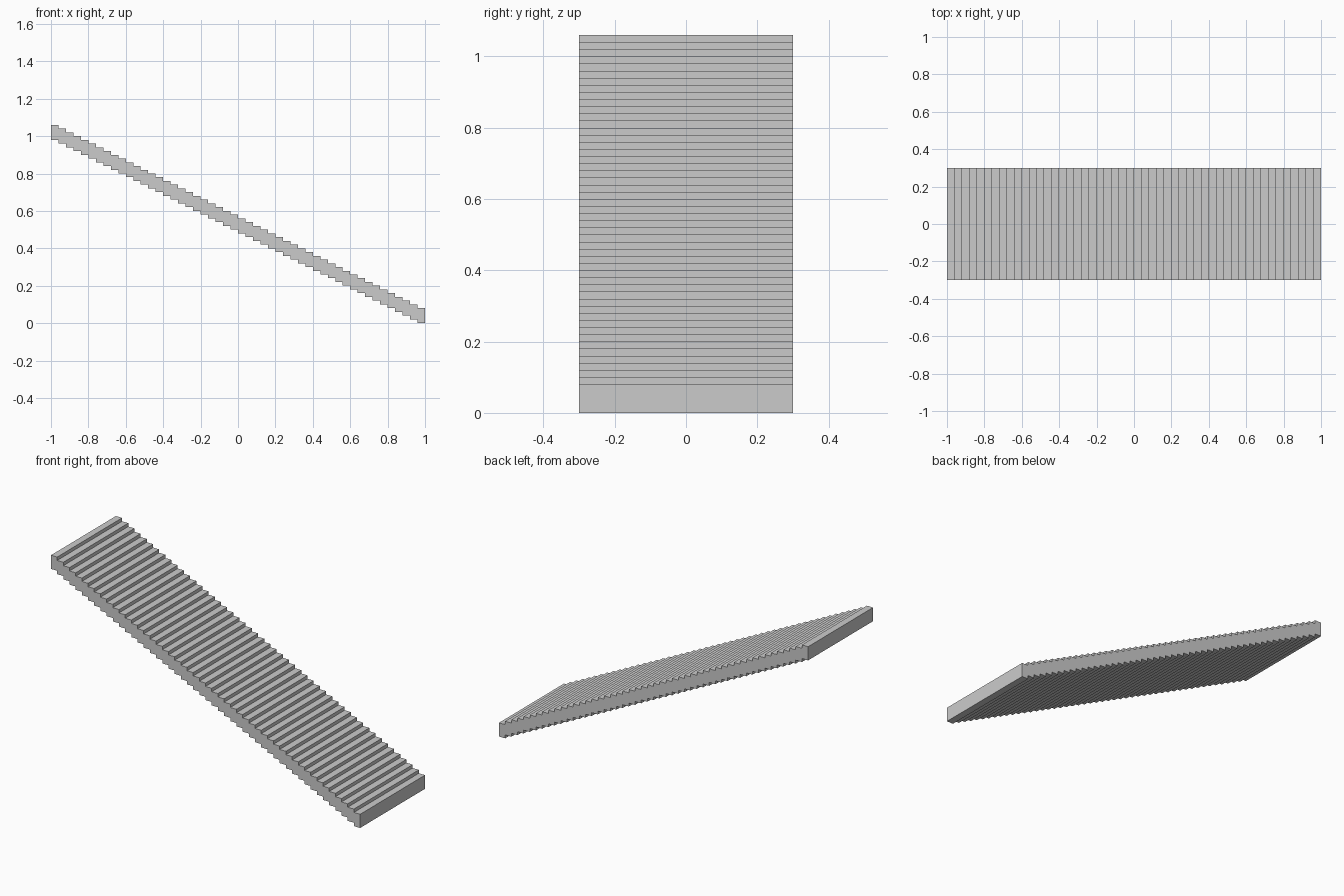
import bpy, bmesh

if "Cube" in bpy.data.objects:
    bpy.data.objects.remove(bpy.data.objects["Cube"])

STEPS = 50
RUN, RISE = 2.0 / STEPS, 0.02
THICK, WIDTH = 0.08, 0.6

# Stepped side profile: along the underside going up, then back down the treads
under, treads = [], []
for i in range(STEPS):
    x, z = 1.0 - i * RUN, i * RISE
    under += [(x, z), (x - RUN, z)]
    treads += [(x, z + THICK), (x - RUN, z + THICK)]
profile = under + treads[::-1]

# Extrude the profile across the width of the ramp
bm = bmesh.new()
face = bm.faces.new([bm.verts.new((x, -WIDTH / 2, z)) for x, z in profile])
ext = bmesh.ops.extrude_face_region(bm, geom=[face])
bmesh.ops.translate(bm, vec=(0, WIDTH, 0),
                    verts=[g for g in ext["geom"] if isinstance(g, bmesh.types.BMVert)])
bmesh.ops.recalc_face_normals(bm, faces=bm.faces)

mesh = bpy.data.meshes.new("stepped_ramp")
bm.to_mesh(mesh)
bm.free()
bpy.context.collection.objects.link(bpy.data.objects.new("stepped_ramp", mesh))
